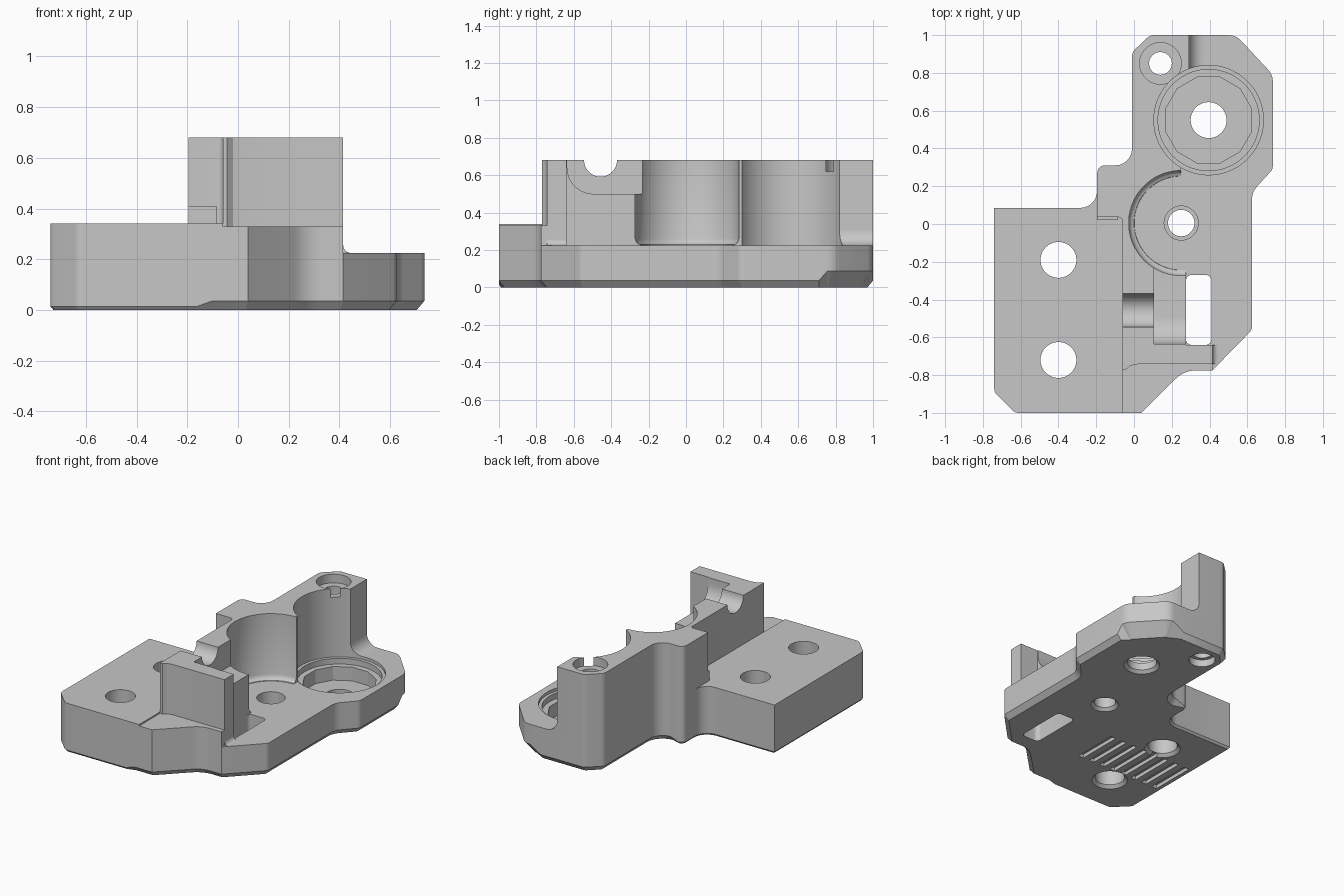
import bpy, bmesh, math
from mathutils import Vector

cube = bpy.data.objects.get("Cube")
if cube:
    bpy.data.objects.remove(cube, do_unlink=True)

grey = bpy.data.materials.new("machined grey")
grey.use_nodes = True
grey.diffuse_color = (0.57, 0.57, 0.57, 1)
grey.node_tree.nodes["Principled BSDF"].inputs["Base Color"].default_value = (0.57, 0.57, 0.57, 1)


def rounded(points, steps=6):
    """Outline from (x, y, corner radius) points."""
    out = []
    for i, (x, y, r) in enumerate(points):
        p = Vector((x, y))
        if not r:
            out.append(p)
            continue
        a = (Vector(points[i - 1][:2]) - p).normalized()
        b = (Vector(points[(i + 1) % len(points)][:2]) - p).normalized()
        half = a.angle(b) / 2
        centre = p + (a + b).normalized() * (r / math.sin(half))
        start = p + a * (r / math.tan(half)) - centre
        end = p + b * (r / math.tan(half)) - centre
        w = start.angle(end)
        for k in range(steps + 1):
            t = k / steps
            out.append(centre + (start * math.sin((1 - t) * w) + end * math.sin(t * w)) / math.sin(w))
    return out


def inset(pts, distance):
    """Counter-clockwise outline moved inwards by distance(point)."""
    out = []
    for i, p in enumerate(pts):
        a = (p - pts[i - 1]).normalized()
        b = (pts[(i + 1) % len(pts)] - p).normalized()
        n = Vector((-a.y - b.y, a.x + b.x)).normalized()
        out.append(p + n * (distance(p) / n.dot(Vector((-a.y, a.x)))))
    return out


def loft(name, rings):
    """Closed solid through a list of equal-length rings."""
    bm = bmesh.new()
    loops = [[bm.verts.new(c) for c in ring] for ring in rings]
    n = len(loops[0])
    for lo, hi in zip(loops, loops[1:]):
        for i in range(n):
            j = (i + 1) % n
            bm.faces.new((lo[i], lo[j], hi[j], hi[i]))
    bm.faces.new(loops[0][::-1])
    bm.faces.new(loops[-1])
    bmesh.ops.recalc_face_normals(bm, faces=bm.faces[:])
    mesh = bpy.data.meshes.new(name)
    bm.to_mesh(mesh)
    bm.free()
    mesh.materials.append(grey)
    ob = bpy.data.objects.new(name, mesh)
    bpy.context.collection.objects.link(ob)
    return ob


PLACE = {"x": lambda p, d: (d, p[0], p[1]),
         "y": lambda p, d: (p[0], d, p[1]),
         "z": lambda p, d: (p[0], p[1], d)}


def prism(name, pts, lo, hi, axis="z"):
    return loft(name, [[PLACE[axis](p, d) for p in pts] for d in (lo, hi)])


def lathe(name, x, y, profile, n=64):
    turn = [2 * math.pi * (i + 0.5) / n for i in range(n)]
    return loft(name, [[(x + r * math.cos(t), y + r * math.sin(t), z) for t in turn]
                       for r, z in profile])


def cut(ob, cutters):
    for c in cutters:
        m = ob.modifiers.new("cut", "BOOLEAN")
        m.operation, m.solver, m.object = "DIFFERENCE", "EXACT", c
    bpy.context.view_layer.update()
    deps = bpy.context.evaluated_depsgraph_get()
    mesh = bpy.data.meshes.new_from_object(ob.evaluated_get(deps))
    ob.modifiers.clear()
    ob.data = mesh


def rect(x0, x1, y0, y1):
    return [(x0, y0), (x1, y0), (x1, y1), (x0, y1)]


TOP, DECK, BLOCK, LEDGE = 0.68, 0.225, 0.34, 0.33

# Base plate with a chamfered underside: slim at the block, heavy at the far corner
outline = rounded([
    (-.74, .085, 0), (-.74, -.89, .05), (-.63, -1, .05), (-.16, -1, 0), (-.1, -1, 0),
    (.04, -1, 0), (.265, -.775, .15), (.415, -.775, 0), (.625, -.56, .05),
    (.625, .17, .1), (.735, .29, .05), (.735, .71, 0), (.735, .79, .09), (.54, 1, .09),
    (.42, 1, 0), (.085, 1, .05), (-.01, .91, .05), (-.01, .31, .09), (-.195, .31, .04),
    (-.195, .085, .09)])


def chamfer(p):
    return 0.4 if p.x < -.12 else 2.4 if p.x > .46 and p.y > .73 else 1


plate = loft("base_plate", [
    [(p.x, p.y, 0) for p in inset(outline, lambda p: .03 * chamfer(p))],
    [(p.x, p.y, .036 * chamfer(p)) for p in outline],
    [(p.x, p.y, DECK) for p in outline]])

# Raised mounting block and the lower ledge beside it
block = prism("mounting_block", rounded([
    (-.74, .085, 0), (-.74, -.89, .05), (-.63, -1, .05), (-.06, -1, 0),
    (-.06, .2, 0), (-.195, .2, 0), (-.195, .085, .09)]), DECK, BLOCK)
prism("front_ledge", rounded([
    (-.06, -1, 0), (.04, -1, 0), (.265, -.775, .15), (.415, -.775, 0),
    (.415, -.7, 0), (-.06, -.7, 0)]), DECK, LEDGE)

# Tall housing wall, with a small step at the foot of its corner
tower = prism("housing_wall", rounded([
    (-.06, -.77, 0), (-.043, -.77, 0), (-.02, -.75, 0), (.02, -.742, 0), (.415, -.742, 0),
    (.415, -.64, 0), (.275, -.64, 0), (.275, -.25, 0), (.25, -.2, 0), (.25, .4, 0),
    (.29, .5, 0), (.29, 1, 0), (.085, 1, .05), (-.01, .91, .05), (-.01, .31, .09),
    (-.195, .31, .04), (-.195, .036, 0), (-.06, .036, .022)]), DECK, TOP)
prism("corner_step", rect(-.195, -.085, .022, .05), BLOCK, .41)


# Concave fillets where the wall meets the plate
def foot(name, x, r, y0, y1):
    arc = [(x + r - r * math.sin(t), DECK + r - r * math.cos(t))
           for t in [math.pi / 2 * i / 6 for i in range(7)]]
    return prism(name, [(x, DECK)] + arc, y0, y1, "y")


back_foot = foot("back_fillet", .29, .08, .75, 1)
foot("front_fillet", .415, .03, -.742, -.64)

# Cutters
mount_holes = [lathe("mount_hole", -.4, y, [(.125, -.01), (.095, .02), (.095, 1)])
               for y in (-.19, -.72)]
bearing = lathe("bearing_bore", .395, .55,
                [(.125, -.01), (.095, .02), (.095, .165), (.268, .165), (.268, .205),
                 (.29, .205), (.29, 1)])
socket = lathe("socket", .395, .55, [(.235, .07), (.235, .3)], 12)
pivot = lathe("pivot_hole", .25, .005,
              [(.1, -.01), (.07, .02), (.07, .1), (.09, .1), (.09, .3)])
drum = lathe("drum_recess", .25, .005,
             [(.24, .2), (.25, .229), (.262, .233), (.272, .243), (.278, .26), (.278, 1)])
screw = lathe("screw_hole", .14, .85,
              [(.085, -.1), (.085, .05), (.06, .05), (.06, .62), (.11, .62), (.11, 1)])
slot = prism("slot", rounded([(.275, -.64, .03), (.41, -.64, .03),
                              (.41, -.27, .03), (.275, -.27, .03)]), -.1, 1)
channel = prism("shaft_channel", [
    (-.457 + .088 * math.cos(t), TOP + .088 * math.sin(t))
    for t in [2 * math.pi * i / 48 for i in range(48)]], -.3, .2, "x")
scoop = prism("scoop", rounded([(-.635, .8, 0), (-.635, .5, .14),
                                (-.15, .5, 0), (-.15, .8, 0)], 10), .105, .4, "x")
grooves = [prism("groove", rect(x - .02, x + .02, -.61, -.285), -.1, .025)
           for x in [-.065 - .088 * i for i in range(8)]]

cut(plate, mount_holes + [bearing, socket, pivot, screw, slot] + grooves)
cut(block, mount_holes)
cut(tower, [drum, bearing, screw, channel, scoop])
cut(back_foot, [bearing])
for c in mount_holes + grooves + [bearing, socket, pivot, drum, screw, slot, channel, scoop]:
    bpy.data.objects.remove(c, do_unlink=True)

# Smooth curves, crisp edges
for ob in bpy.context.collection.objects:
    if ob.type == "MESH" and grey.name in ob.data.materials:
        bpy.ops.object.select_all(action="DESELECT")
        ob.select_set(True)
        bpy.context.view_layer.objects.active = ob
        bpy.ops.object.shade_smooth_by_angle(angle=.48)
